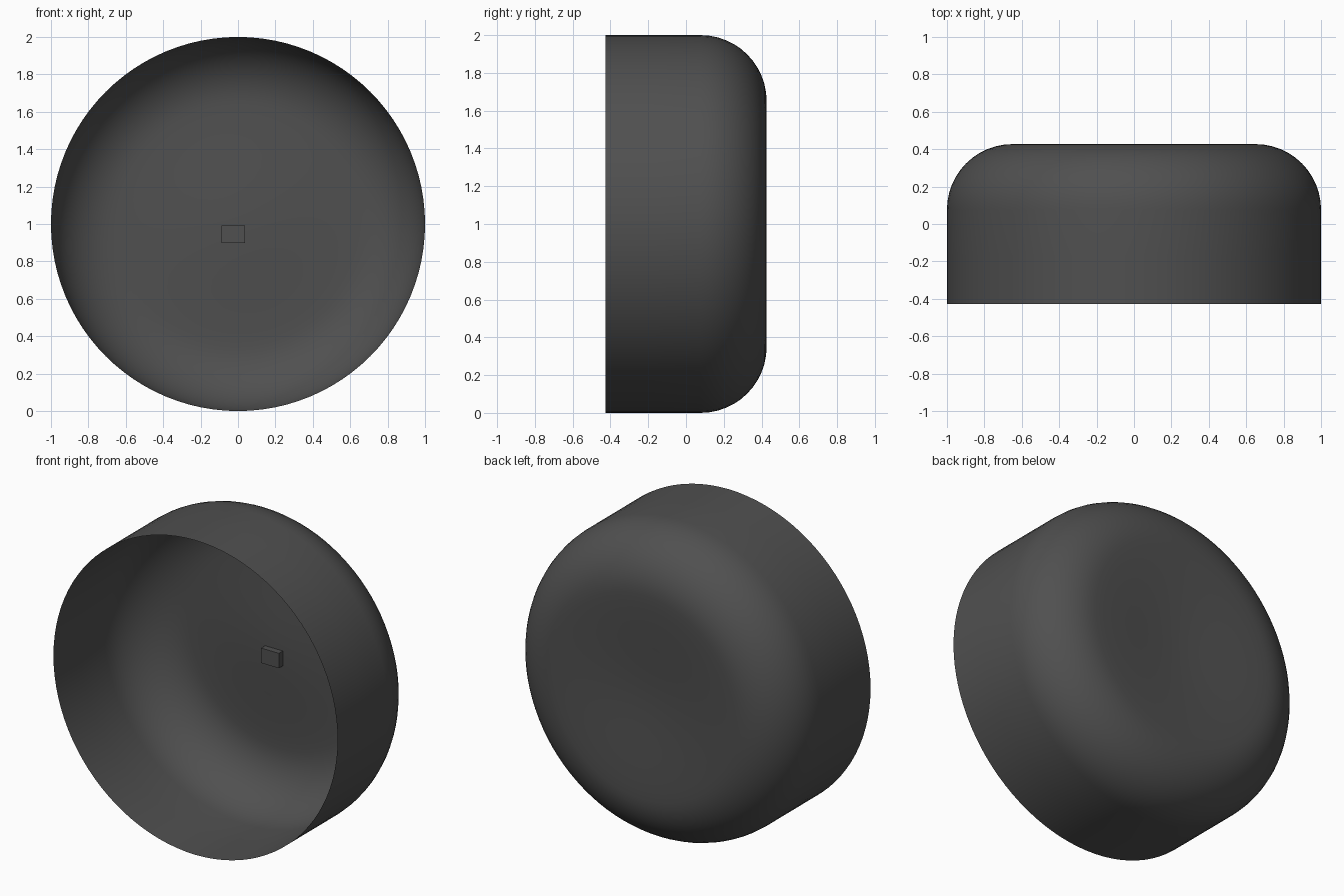
import bpy, bmesh, math

if "Cube" in bpy.data.objects:
    bpy.data.objects.remove(bpy.data.objects["Cube"])

mat = bpy.data.materials.new("dark_grey")
mat.diffuse_color = (0.08, 0.08, 0.08, 1)
mat.use_nodes = True
mat.node_tree.nodes["Principled BSDF"].inputs["Base Color"].default_value = mat.diffuse_color


def finish(name, bm):
    mesh = bpy.data.meshes.new(name)
    bm.to_mesh(mesh)
    bm.free()
    mesh.materials.append(mat)
    obj = bpy.data.objects.new(name, mesh)
    bpy.context.collection.objects.link(obj)
    return obj


# Shell profile (radius, y): open rim, straight wall, rounded edge, shallow dimple
HALF, FILLET = 0.427, 0.35
profile = [(1, -HALF), (1, -0.17)]
for i in range(13):
    a = math.radians(90 * i / 12)
    profile.append((1 - FILLET + FILLET * math.cos(a), HALF - FILLET + FILLET * math.sin(a)))
for i in range(1, 11):
    t = i / 10
    profile.append((0.65 * (1 - t), HALF - 0.03 * t * t * (3 - 2 * t)))

# Open cup: spin the profile around the y axis
bm = bmesh.new()
verts = [bm.verts.new((r, y, 1)) for r, y in profile]
edges = [bm.edges.new(p) for p in zip(verts, verts[1:])]
bmesh.ops.spin(bm, geom=verts + edges, cent=(0, 0, 1), axis=(0, 1, 0),
               angle=math.tau, steps=96)
bmesh.ops.remove_doubles(bm, verts=bm.verts, dist=1e-4)
bmesh.ops.recalc_face_normals(bm, faces=bm.faces)
if sum(f.normal.y * f.calc_area() for f in bm.faces) < 0:
    bmesh.ops.reverse_faces(bm, faces=bm.faces)
cup = finish("cup_shell", bm)
bpy.context.view_layer.objects.active = cup
cup.select_set(True)
bpy.ops.object.shade_smooth_by_angle(angle=math.radians(40))

# Small box on the inside of the end wall
bm = bmesh.new()
bmesh.ops.create_cube(bm, size=1)
bmesh.ops.scale(bm, vec=(0.125, 0.04, 0.095), verts=bm.verts)
bmesh.ops.translate(bm, vec=(-0.025, 0.377, 0.945), verts=bm.verts)
finish("inner_block", bm)
